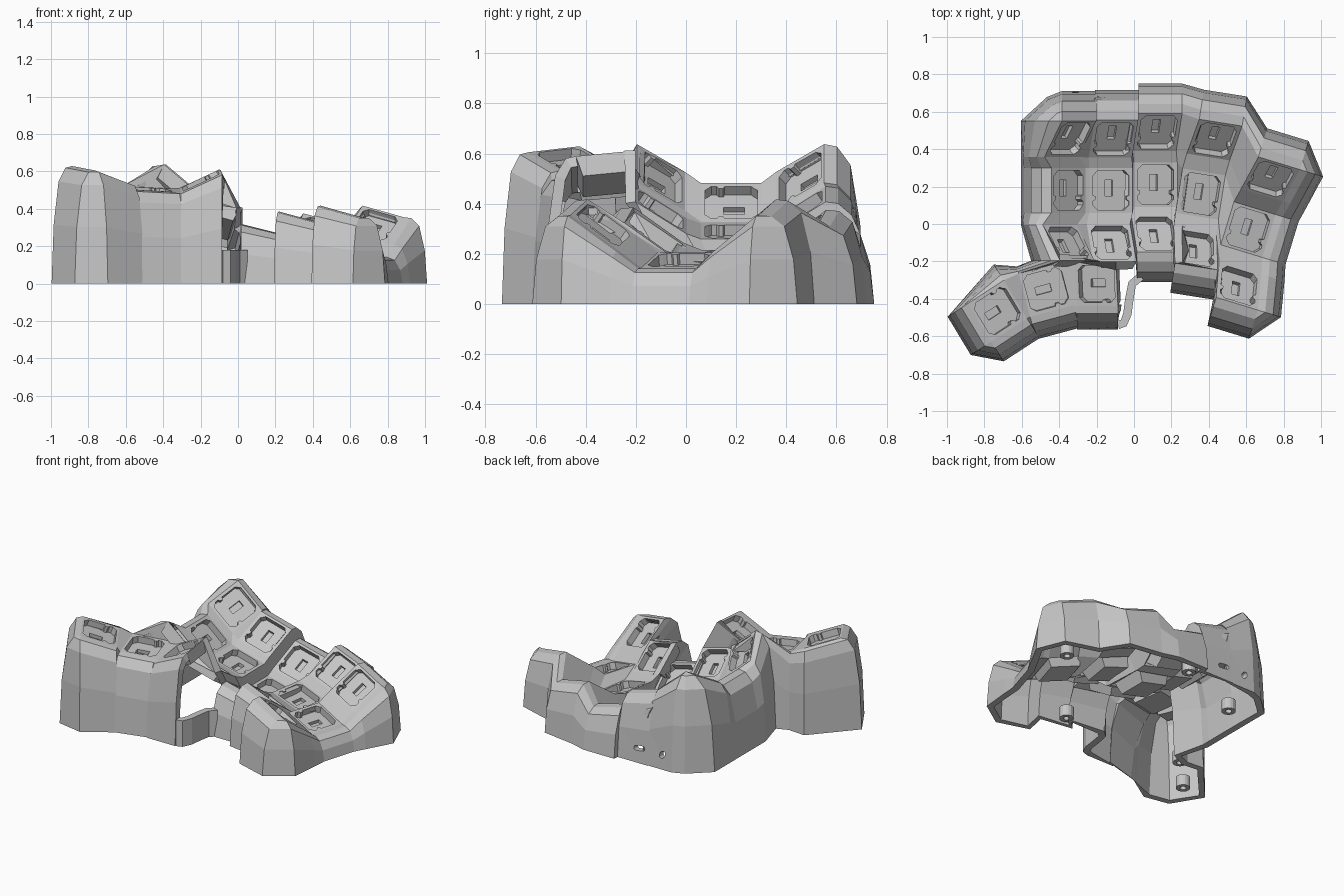
import bpy, bmesh, math
from mathutils import Matrix, Vector

cube = bpy.data.objects.get("Cube")
if cube:
    bpy.data.objects.remove(cube)

grey = bpy.data.materials.new("matte grey")
grey.use_nodes = True
grey.diffuse_color = (0.56, 0.56, 0.56, 1)
grey.node_tree.nodes["Principled BSDF"].inputs["Base Color"].default_value = (0.56, 0.56, 0.56, 1)

HALF, THICK, DEPTH = 0.12, 0.08, 0.045


def add_object(name, mesh):
    obj = bpy.data.objects.new(name, mesh)
    bpy.context.collection.objects.link(obj)
    if not mesh.materials:
        mesh.materials.append(grey)
    return obj


def mesh_from_faces(name, faces):
    """Weld a list of point loops into one mesh with upward / outward normals."""
    bm = bmesh.new()
    for pts in faces:
        bm.faces.new([bm.verts.new(p) for p in pts])
    bmesh.ops.remove_doubles(bm, verts=bm.verts, dist=0.0005)
    bmesh.ops.recalc_face_normals(bm, faces=bm.faces)
    if sum(f.normal.z * f.calc_area() for f in bm.faces) < -1e-4:
        bmesh.ops.reverse_faces(bm, faces=bm.faces)
    mesh = bpy.data.meshes.new(name)
    bm.to_mesh(mesh)
    bm.free()
    return mesh


def solidify(obj, thickness, offset):
    mod = obj.modifiers.new("thickness", 'SOLIDIFY')
    mod.thickness, mod.offset = thickness, offset
    bpy.context.view_layer.objects.active = obj
    bpy.ops.object.modifier_apply(modifier=mod.name)


# --- Key positions: x, y, z, yaw, roll, pitch
def frame(x, y, z, yaw, roll, pitch):
    r = [Matrix.Rotation(math.radians(a), 4, ax) for a, ax in ((yaw, 'Z'), (roll, 'Y'), (pitch, 'X'))]
    return Matrix.Translation((x, y, z)) @ r[0] @ r[1] @ r[2], r[0]


# Finger columns: yaw, roll, pitch, then front, middle and back centres
columns = [
    (0, 40, 37, (-.35, -.10, .505), (-.35, .18, .405), (-.34, .455, .505)),
    (0, 15, 33, (-.12, -.10, .375), (-.123, .18, .29), (-.11, .455, .375)),
    (0, 14, 33, (.117, -.05, .225), (.115, .21, .14), (.125, .49, .225)),
    (-9, 15, 37, (.33, -.13, .285), (.355, .16, .185), (.43, .45, .275)),
    (-17, 15, 38, (.56, -.33, .315), (.61, -.03, .175), (.73, .24, .315)),
]
keys = {}
for c, (yaw, roll, pitch, *centres) in enumerate(columns):
    for r, centre in enumerate(centres):
        keys[c, r] = frame(*centre, yaw, roll, pitch * (r - 1))
# Thumb keys, outer to inner
keys["t", 0] = frame(-.73, -.465, .58, 33, 18, 6)
keys["t", 1] = frame(-.47, -.35, .505, 15, 3, 5)
keys["t", 2] = frame(-.20, -.32, .55, 0, -25, 6)


def corner(key, sx, sy):
    return keys[key][0] @ Vector((sx * HALF, sy * HALF, 0))


# --- Webs between the finger keys
def grid(i, j):
    return corner((i // 2, j // 2), 2 * (i % 2) - 1, 2 * (j % 2) - 1)


faces = []
for i in range(9):
    for j in range(5):
        if i % 2 or j % 2:
            faces.append([grid(i, j), grid(i + 1, j), grid(i + 1, j + 1), grid(i, j + 1)])

# --- Webs between the thumb keys and across to the finger keys
T = [("t", n) for n in range(3)]
for a, b in zip(T, T[1:]):
    faces.append([corner(a, 1, -1), corner(b, -1, -1), corner(b, -1, 1), corner(a, 1, 1)])
t2l, t2r = corner(T[1], -1, 1), corner(T[1], 1, 1)
t3l, t3r = corner(T[2], -1, 1), corner(T[2], 1, 1)
faces += [[t2l, t2r, grid(0, 0)],
          [t2r, t3l, grid(1, 0), grid(0, 0)],
          [t3l, grid(2, 0), grid(1, 0)],
          [t3l, t3r, grid(3, 0), grid(2, 0)]]


# --- Outer wall: rim, shoulder and bowed skirt swept along the edge
def wall_column(key, sx, sy, ox, oy, reach):
    p = corner(key, sx, sy)
    out = keys[key][1] @ Vector((ox, oy, 0))
    pts = [p]
    for f, h in ((.32, .985), (.66, .87), (.9, .5), (1, 0)):
        q = p + out * reach * f
        q.z = p.z * h
        pts.append(q)
    return pts


def grid_wall(i, j, ox, oy, reach):
    return wall_column((i // 2, j // 2), 2 * (i % 2) - 1, 2 * (j % 2) - 1, ox, oy, reach)


def pierced(quad, u, z, radius, stretch):
    """Faces of a wall panel around a round or long hole."""
    a, b, c, d = quad
    top, low = a.lerp(b, u), d.lerp(c, u)
    centre = top.lerp(low, 1 - z / top.z)
    across, down = (b - a).normalized(), (low - top).normalized()
    rim = []
    for k in range(17):
        t = math.radians(22.5 * k - 135)
        x = radius * math.cos(t) + stretch * max(-1, min(1, 3 * math.cos(t)))
        rim.append(centre + across * x + down * radius * math.sin(t))
    return [[quad[s], quad[(s + 1) % 4]] + rim[4 * s:4 * s + 5][::-1] for s in range(4)]


wall = []
for t in reversed(T):
    wall += [wall_column(t, sx, -1, 0, -1, .125) for sx in (1, -1)]
wall += [wall_column(T[0], -1, sy, -1, 0, .13) for sy in (-1, 1)]
wall += [wall_column(T[0], 1, 1, 0, 1, .1), wall_column(T[1], -1, 1, 0, 1, .04)]
# the left wall runs straight, so each reach ends on the same line
for j in range(6):
    wall.append(grid_wall(0, j, -1, 0, grid(0, j).x + (.605 if j else .55)))
wall.append(grid_wall(0, 5, -.5, .8, .16))
back = len(wall)
wall += [grid_wall(i, 5, 0, 1, .16) for i in range(10)]
wall += [grid_wall(9, j, 1, 0, .13) for j in range(5, -1, -1)]
wall += [grid_wall(i, 0, 0, -1, .16) for i in range(9, 3, -1)]

# round port and cable slot in the lowest panels of the back wall
ports = {back: (.4, .1, .024, 0), back + 2: (.3, .1, .017, .025)}
for n, (a, b) in enumerate(zip(wall, wall[1:])):
    for k in range(4):
        quad = [a[k], b[k], b[k + 1], a[k + 1]]
        if k == 3 and n in ports:
            faces += pierced(quad, *ports[n])
            continue
        if (a[k] - b[k]).length < .0005:
            quad.pop(0)
        faces.append(quad)

shell = add_object("case_shell", mesh_from_faces("case_shell", faces))
solidify(shell, .045, -1)
for v in shell.data.vertices:
    if v.co.z < .03:
        v.co.z = 0

# --- Key socket: tapered block with a notched pocket and a blind slot
right = [(.75, -1), (.87, -.87), (1, -.75), (1, -.56), (.86, -.46), (.86, -.3),
         (1, -.25), (1, .75), (.87, .87), (.75, 1)]
outline = [Vector((x, y, 0)) for x, y in right + [(-x, y) for x, y in reversed(right)]]
square = [p / max(abs(p.x), abs(p.y)) for p in outline]


def loop(pts, sx, sy, z, dy=0):
    return [Vector((p.x * sx, p.y * sy + dy, z)) for p in pts]


loops = [loop(square, .1, .1, -THICK), loop(square, HALF, HALF, 0),
         loop(outline, .1, .105, 0), loop(outline, .1, .105, -DEPTH),
         loop(square, .021, .042, -DEPTH, .012), loop(square, .021, .042, .012 - THICK, .012)]
bm = bmesh.new()
rings = [[bm.verts.new(p) for p in pts] for pts in loops]
for a, b in zip(rings, rings[1:]):
    for k in range(len(a)):
        n = (k + 1) % len(a)
        bm.faces.new([a[k], a[n], b[n], b[k]])
bm.faces.new(rings[0])
bm.faces.new(rings[-1])
bmesh.ops.recalc_face_normals(bm, faces=bm.faces)
socket_mesh = bpy.data.meshes.new("key_socket")
bm.to_mesh(socket_mesh)
bm.free()
quarter = Matrix.Rotation(math.pi / 2, 4, 'Z')
for (c, r), (m, _) in keys.items():
    thumb = c == "t"
    name = f"thumb_socket_{r + 1}" if thumb else f"finger_socket_{c + 1}_{r + 1}"
    add_object(name, socket_mesh).matrix_world = m @ quarter if thumb else m

# --- Low curved strip joining the thumb wall to the finger wall
path = [wall[0][-1] + Vector((0, .025, 0)), Vector((-.055, -.53, 0)), Vector((-.035, -.48, 0)),
        Vector((-.025, -.4, 0)), Vector((-.01, -.32, 0)), wall[-1][-1] + Vector((.02, .03, 0))]
up = Vector((0, 0, .18))
strip = add_object("bridge_strip", mesh_from_faces(
    "bridge_strip", [[a, b, b + up, a + up] for a, b in zip(path, path[1:])]))
solidify(strip, .045, 0)

# --- Screw bosses inside the base
for n, (x, y) in enumerate([(-.42, .42), (.08, .63), (.8, .3), (.3, -.3), (-.82, -.5), (-.6, -.27)]):
    bm = bmesh.new()
    ring = [bm.verts.new(p) for p in ((.02, 0, .005), (.045, 0, .005), (.045, 0, .08), (.02, 0, .08))]
    edges = [bm.edges.new((ring[k], ring[(k + 1) % 4])) for k in range(4)]
    bmesh.ops.spin(bm, geom=ring + edges, axis=(0, 0, 1), cent=(0, 0, 0), angle=math.tau, steps=16)
    bmesh.ops.remove_doubles(bm, verts=bm.verts, dist=.0005)
    bmesh.ops.recalc_face_normals(bm, faces=bm.faces)
    mesh = bpy.data.meshes.new("screw_boss")
    bm.to_mesh(mesh)
    bm.free()
    add_object(f"screw_boss_{n + 1}", mesh).location = (x, y, 0)
